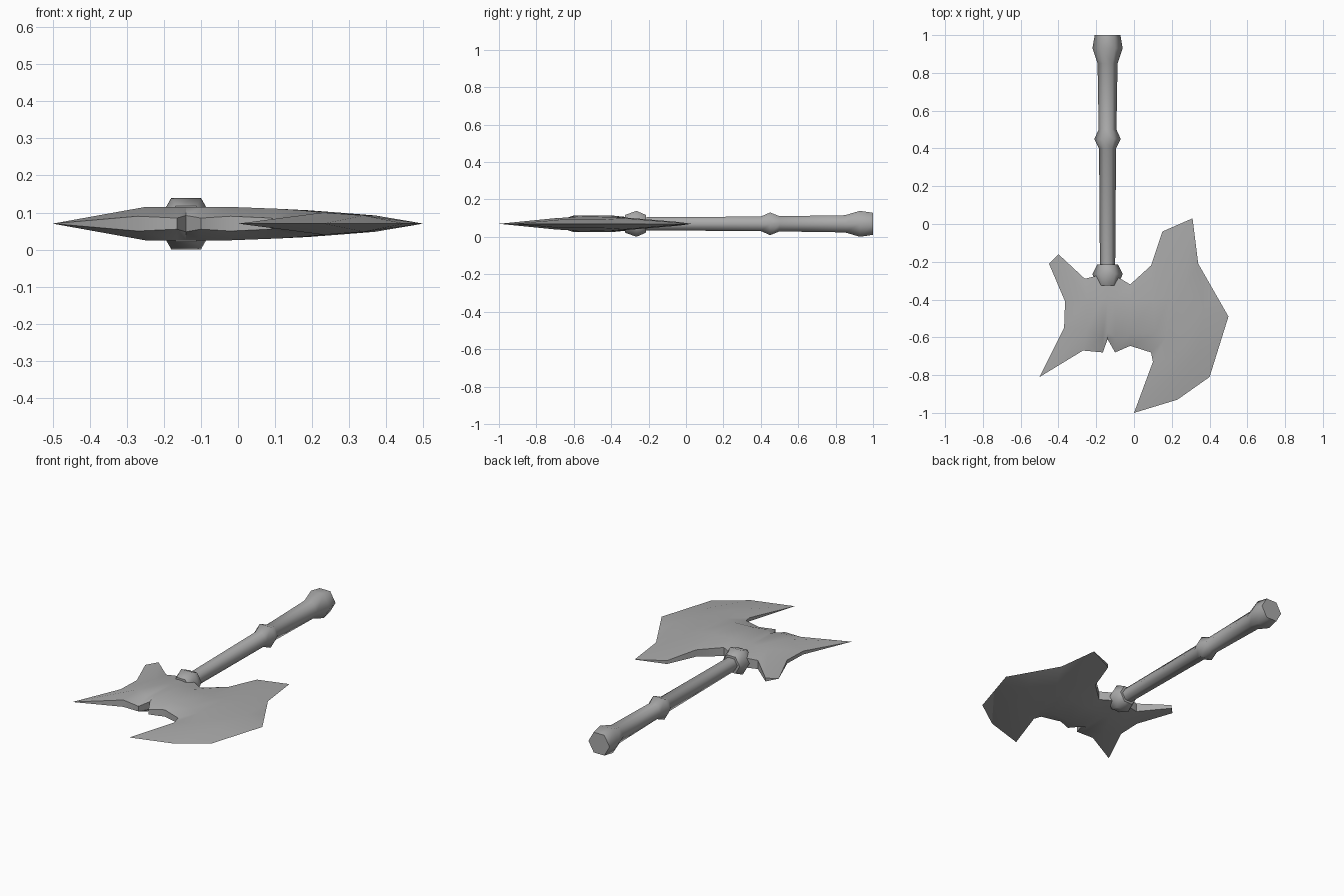
import bpy
import bmesh
from math import cos, sin, tau, radians

if "Cube" in bpy.data.objects:
    bpy.data.objects.remove(bpy.data.objects["Cube"], do_unlink=True)

MID_Z = 0.07      # height of the symmetry plane
GRIP_X = -0.14    # axis of the handle
FULL = 0.045      # half thickness of the head

grey = bpy.data.materials.new("plain grey")
grey.use_nodes = True
colour = (0.4, 0.4, 0.4, 1)
grey.diffuse_color = colour
grey.node_tree.nodes["Principled BSDF"].inputs["Base Color"].default_value = colour


def finish(name, bm, angle):
    """Turn a bmesh into a smooth shaded object that keeps its sharp edges."""
    bmesh.ops.remove_doubles(bm, verts=bm.verts, dist=0.0005)
    bmesh.ops.recalc_face_normals(bm, faces=bm.faces)
    mesh = bpy.data.meshes.new(name)
    bm.to_mesh(mesh)
    bm.free()
    mesh.materials.append(grey)
    obj = bpy.data.objects.new(name, mesh)
    bpy.context.collection.objects.link(obj)
    bpy.ops.object.select_all(action="DESELECT")
    bpy.context.view_layer.objects.active = obj
    obj.select_set(True)
    bpy.ops.object.shade_smooth_by_angle(angle=radians(angle))
    return obj


def turned(name, profile, sides=6):
    """Six-sided turned part along y, from (y, radius) pairs."""
    bm = bmesh.new()
    rings = []
    for y, radius in profile:
        angles = [tau * i / sides for i in range(sides)]
        rings.append([bm.verts.new((GRIP_X + radius * cos(a), y, MID_Z + radius * sin(a)))
                      for a in angles])
    for near, far in zip(rings, rings[1:]):
        for i in range(sides):
            j = (i + 1) % sides
            bm.faces.new((near[i], near[j], far[j], far[i]))
    bm.faces.new(rings[0])
    bm.faces.new(rings[-1])
    return finish(name, bm, 62)


# Handle with a middle ring and a pommel, and the collar under the head
turned("handle", [(-0.28, 0.04), (0.4, 0.045), (0.45, 0.07), (0.5, 0.047),
                  (0.85, 0.053), (0.93, 0.08), (1, 0.068)])
turned("collar", [(-0.325, 0.055), (-0.265, 0.08), (-0.215, 0.055)])

# Axe head: strips across the blade, each from front edge to back edge,
# as (x, y, half thickness)
strips = [
    [(-0.5, -0.81, 0), (-0.37, -0.55, 0.01), (-0.365, -0.41, 0.01), (-0.45, -0.21, 0)],
    [(-0.27, -0.67, 0.02), (-0.25, -0.56, FULL), (-0.25, -0.4, FULL), (-0.4, -0.16, 0.01)],
    [(-0.165, -0.68, 0.015), (-0.165, -0.6, FULL), (-0.17, -0.4, FULL), (-0.26, -0.29, 0.025)],
    [(-0.14, -0.61, 0.022), (-0.14, -0.57, FULL), (-0.14, -0.4, FULL), (-0.14, -0.26, 0.03)],
    [(-0.1, -0.68, 0.015), (-0.1, -0.6, FULL), (-0.1, -0.4, FULL), (-0.07, -0.29, 0.025)],
    [(-0.02, -0.645, 0.02), (-0.02, -0.58, FULL), (-0.02, -0.4, FULL), (-0.02, -0.32, 0.025)],
    [(0.09, -0.68, 0.015), (0.11, -0.58, 0.04), (0.1, -0.4, 0.04), (0.09, -0.22, 0.02)],
    [(0.1, -0.73, 0.01), (0.17, -0.6, 0.036), (0.19, -0.38, 0.036), (0.15, -0.04, 0.01)],
    [(0, -1, 0), (0.23, -0.7, 0.03), (0.27, -0.33, 0.03), (0.31, 0.03, 0)],
    [(0.23, -0.93, 0), (0.34, -0.67, 0.022), (0.37, -0.45, 0.022), (0.34, -0.21, 0)],
    [(0.4, -0.81, 0), (0.45, -0.65, 0), (0.5, -0.49, 0), (0.42, -0.35, 0)],
]

bm = bmesh.new()
layers = [[[bm.verts.new((x, y, MID_Z + side * h)) for x, y, h in strip]
           for strip in strips] for side in (1, -1)]

# Upper and lower surfaces
for layer in layers:
    for a, b in zip(layer, layer[1:]):
        for i in range(len(a) - 1):
            bm.faces.new((a[i], a[i + 1], b[i + 1], b[i]))

# Rim that joins them; it closes to a sharp edge where the thickness is zero
top, bottom = layers
rims = []
for upper, lower in ((top, bottom),):
    for end in (0, -1):
        rims.append([(u[end], l[end]) for u, l in zip(upper, lower)])
    for end in (0, -1):
        rims.append(list(zip(upper[end], lower[end])))
for rim in rims:
    for (u0, l0), (u1, l1) in zip(rim, rim[1:]):
        bm.faces.new((u0, u1, l1, l0))
finish("axe_head", bm, 50)
